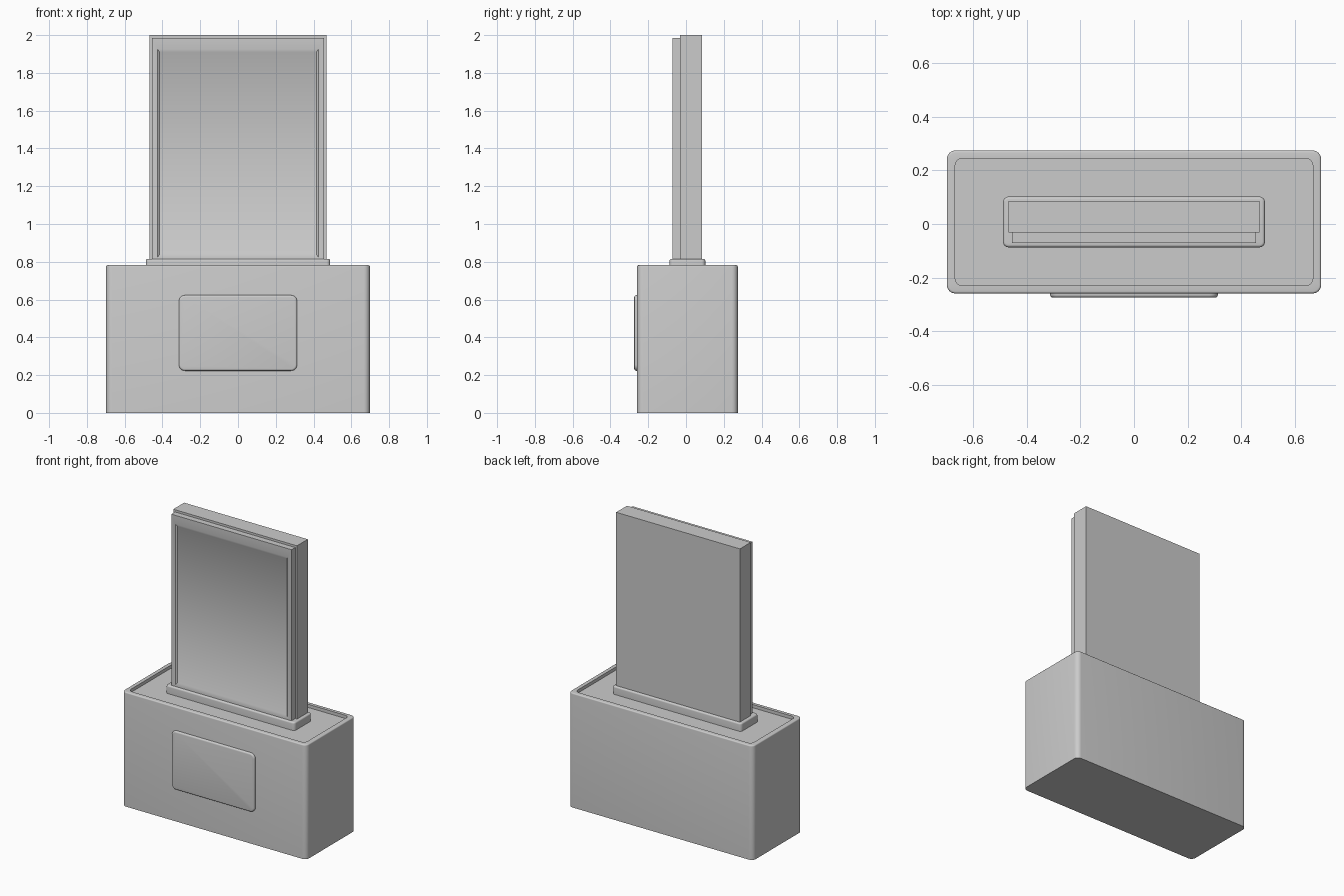
import bpy, bmesh, math
from mathutils import Vector

if "Cube" in bpy.data.objects:
    bpy.data.objects.remove(bpy.data.objects["Cube"])


def outline(w, d, r, segs):
    """Counter-clockwise rounded rectangle given by half sizes and corner radius."""
    pts = []
    for i, (sx, sy) in enumerate(((1, 1), (-1, 1), (-1, -1), (1, -1))):
        if segs == 0:
            pts.append((sx * w, sy * d))
            continue
        for k in range(segs + 1):
            a = math.pi / 2 * (i + k / segs)
            pts.append((sx * (w - r) + r * math.cos(a), sy * (d - r) + r * math.sin(a)))
    return pts


def round_edge(w, d, r, top, b, n=4):
    """Levels that round off the upper rim with radius b."""
    out = []
    for k in range(n + 1):
        a = math.pi / 2 * k / n
        i = b * (1 - math.cos(a))
        out.append((w - i, d - i, max(r - i, 0.002), top - b + b * math.sin(a)))
    return out


def loft(name, centre, levels, segs=6, front=False):
    """Skin a stack of (half width, half depth, radius, height) outlines and cap both ends."""
    bm = bmesh.new()
    rings = []
    for w, d, r, h in levels:
        ring = []
        for u, v in outline(w, d, r, segs):
            p = Vector((u, -h, v)) if front else Vector((u, v, h))
            ring.append(bm.verts.new(p + Vector(centre)))
        rings.append(ring)
    for lo, hi in zip(rings, rings[1:]):
        for i in range(len(lo)):
            j = (i + 1) % len(lo)
            bm.faces.new((lo[i], lo[j], hi[j], hi[i]))
    bm.faces.new(rings[0][::-1])
    bm.faces.new(rings[-1])
    mesh = bpy.data.meshes.new(name)
    bm.to_mesh(mesh)
    bm.free()
    obj = bpy.data.objects.new(name, mesh)
    bpy.context.collection.objects.link(obj)
    bpy.ops.object.select_all(action='DESELECT')
    obj.select_set(True)
    bpy.context.view_layer.objects.active = obj
    bpy.ops.object.shade_smooth_by_angle(angle=math.radians(30))
    return obj


FLOOR = 0.76

# Base box with a raised rim around a sunken top
loft("base_box", (0, 0.0075, 0),
     [(0.698, 0.2665, 0.032, 0)]
     + round_edge(0.698, 0.2665, 0.032, 0.782, 0.008)
     + [(0.667, 0.2375, 0.028, 0.782), (0.667, 0.2375, 0.028, FLOOR)])

# Collar holding the upright board
loft("collar", (0, 0.0075, 0),
     [(0.488, 0.0945, 0.02, FLOOR - 0.005)]
     + round_edge(0.488, 0.0945, 0.02, 0.815, 0.01))

# Upright backing board
loft("back_board", (0, 0.0275, 0),
     [(0.468, 0.0585, 0, FLOOR), (0.468, 0.0585, 0, 2.0)], segs=0)

# Front panel with a shallow sunken display area
loft("front_panel", (0, -0.03, 1.375),
     [(0.455, 0.61, 0, 0), (0.455, 0.61, 0, 0.041),
      (0.425, 0.55, 0, 0.041), (0.415, 0.535, 0, 0.033)], segs=0, front=True)

# Rounded plate on the front of the base
loft("base_plate", (0, -0.255, 0.423),
     [(0.313, 0.2, 0.032, 0)]
     + round_edge(0.313, 0.2, 0.032, 0.019, 0.01), front=True)
